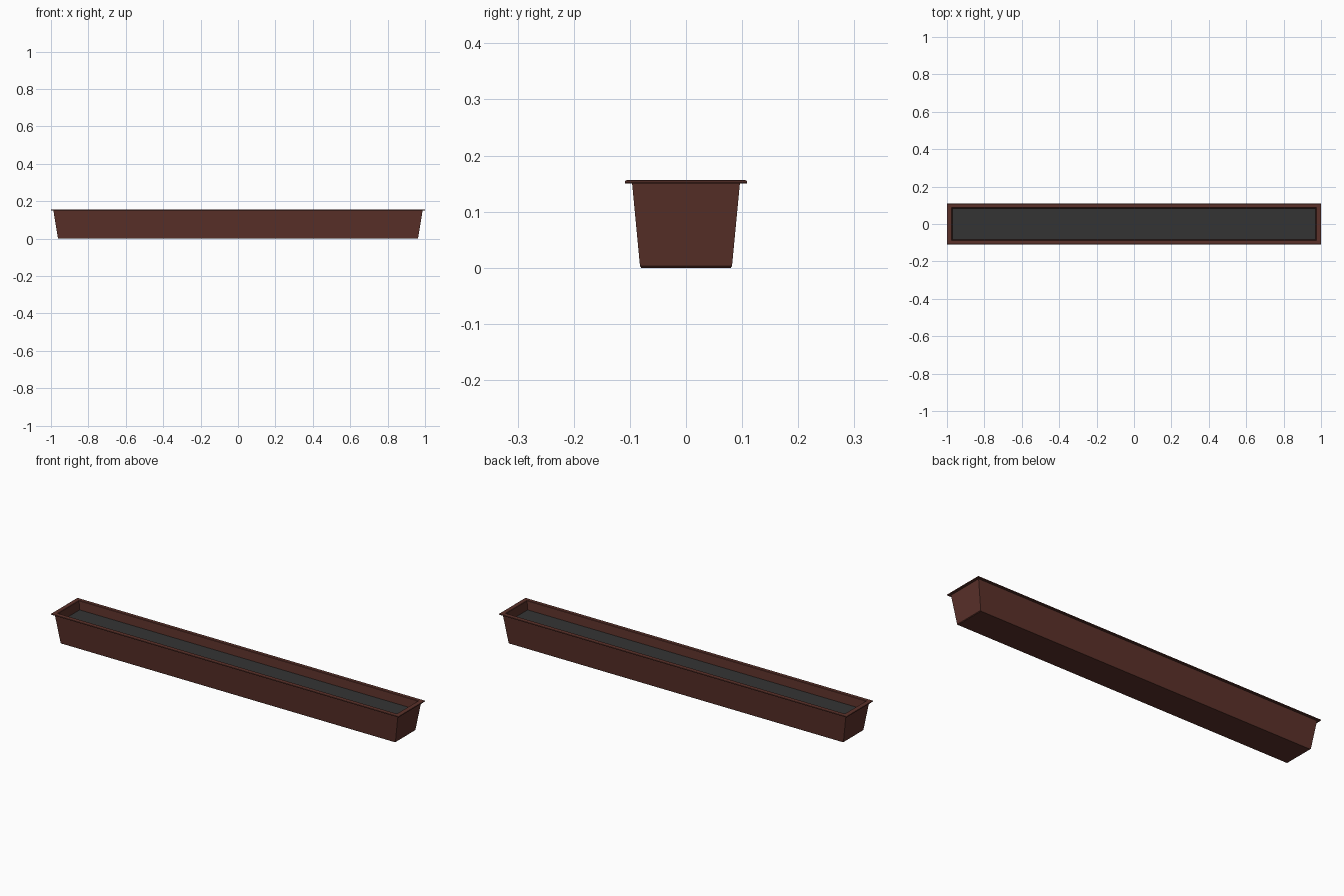
import bpy, bmesh

if "Cube" in bpy.data.objects:
    bpy.data.objects.remove(bpy.data.objects["Cube"])


def material(name, rgb):
    m = bpy.data.materials.new(name)
    m.diffuse_color = (*rgb, 1)
    m.use_nodes = True
    m.node_tree.nodes["Principled BSDF"].inputs["Base Color"].default_value = m.diffuse_color
    return m


def loft(name, rings, mat, cap_start=True, cap_end=True):
    """Rectangular rings (half x, half y, z) joined in order."""
    bm = bmesh.new()
    loops = [[bm.verts.new((sx * x, sy * y, z))
              for sx, sy in ((-1, -1), (1, -1), (1, 1), (-1, 1))]
             for x, y, z in rings]
    for a, b in zip(loops, loops[1:]):
        for i in range(4):
            j = (i + 1) % 4
            bm.faces.new((a[i], a[j], b[j], b[i]))
    if cap_start:
        bm.faces.new(loops[0][::-1])
    if cap_end:
        bm.faces.new(loops[-1])
    me = bpy.data.meshes.new(name)
    bm.to_mesh(me)
    bm.free()
    ob = bpy.data.objects.new(name, me)
    bpy.context.collection.objects.link(ob)
    me.materials.append(mat)
    return ob


brown = material("brown_plastic", (0.105, 0.031, 0.023))
dark = material("dark_soil", (0.034, 0.034, 0.034))

# tapered trough with flared lip and hollow inside
loft("planter_box", [
    (0.960, 0.080, 0.0),       # underside
    (0.963, 0.082, 0.003),     # softened bottom edge
    (0.987, 0.096, 0.150),     # outer wall
    (0.999, 0.108, 0.150),     # under the lip
    (1.000, 0.109, 0.152),
    (0.999, 0.108, 0.155),
    (0.997, 0.106, 0.156),     # lip top
    (0.977, 0.089, 0.156),
    (0.975, 0.087, 0.154),     # inner edge
    (0.957, 0.075, 0.008),     # inside floor
], brown)

# soil surface inside the trough
loft("soil", [(0.9703, 0.0838, 0.110)], dark, cap_start=False)
